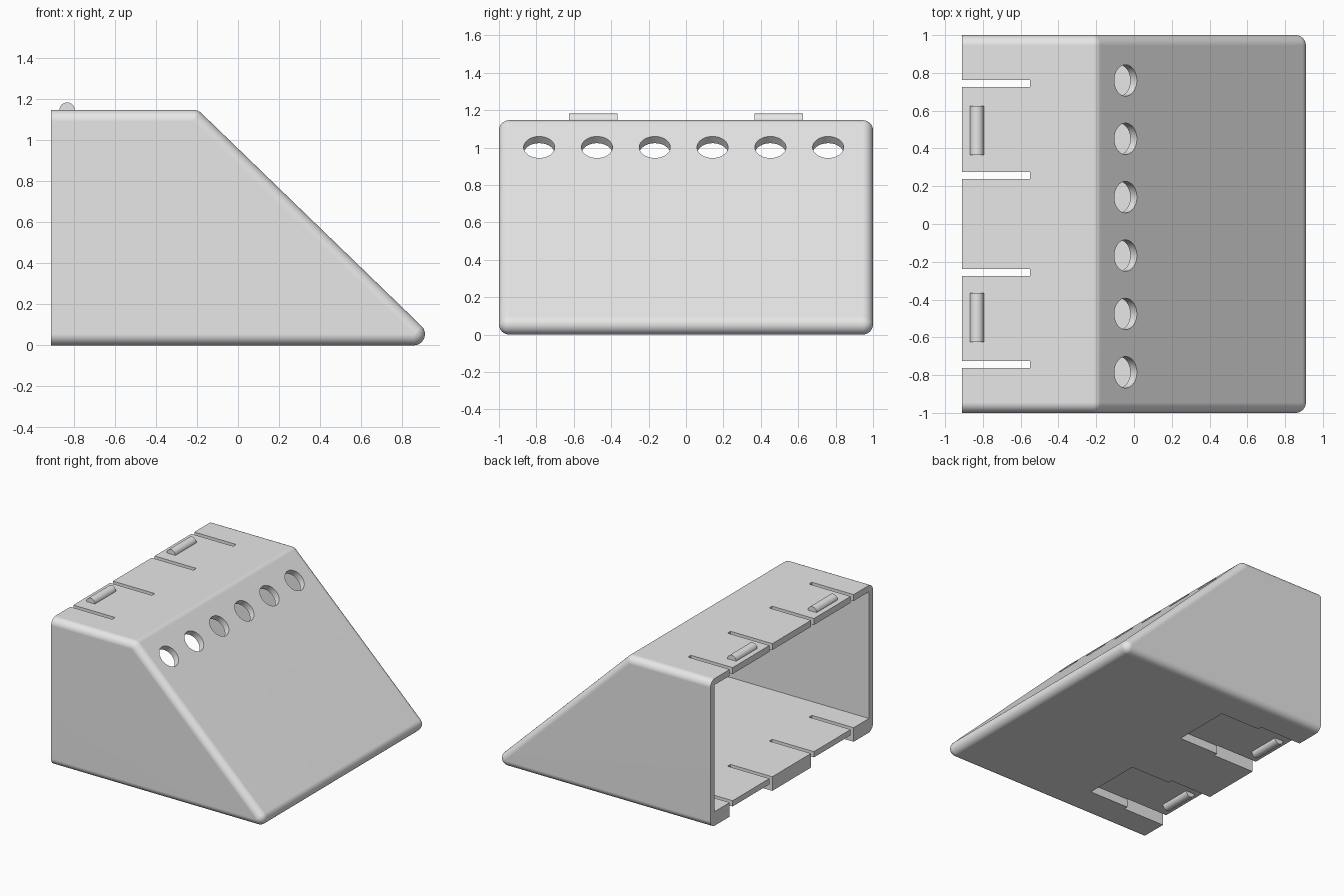
import bpy
import bmesh
from math import radians
from mathutils import Matrix, Vector

cube = bpy.data.objects.get("Cube")
if cube:
    bpy.data.objects.remove(cube, do_unlink=True)

# Overall sizes
RADIUS = 0.055
OPEN_X = -0.91
TOP_Z = 1.146
FLOOR_Z = 0.11
POCKET_Z = 0.065
SLOPE = 0.967
TAB_Y = 0.495

grey = bpy.data.materials.new("light_grey")
grey.use_nodes = True
grey.diffuse_color = (0.8, 0.8, 0.8, 1)
grey.node_tree.nodes["Principled BSDF"].inputs["Base Color"].default_value = grey.diffuse_color


def make_object(name, bm):
    bmesh.ops.recalc_face_normals(bm, faces=bm.faces)
    mesh = bpy.data.meshes.new(name)
    bm.to_mesh(mesh)
    bm.free()
    mesh.materials.append(grey)
    obj = bpy.data.objects.new(name, mesh)
    bpy.context.collection.objects.link(obj)
    return obj


def box(name, low, high):
    low, high = Vector(low), Vector(high)
    bm = bmesh.new()
    place = Matrix.Translation((low + high) / 2) @ Matrix.Diagonal((*(high - low), 1))
    bmesh.ops.create_cube(bm, size=1, matrix=place)
    return make_object(name, bm)


def rod(name, centre, axis, radius, length):
    bm = bmesh.new()
    turn = Vector(axis).to_track_quat("Z", "Y").to_matrix().to_4x4()
    bmesh.ops.create_cone(bm, cap_ends=True, segments=48, radius1=radius, radius2=radius,
                          depth=length, matrix=Matrix.Translation(centre) @ turn)
    return make_object(name, bm)


def prism(name, profile, half_width):
    bm = bmesh.new()
    face = bm.faces.new([bm.verts.new((x, -half_width, z)) for x, z in profile])
    grown = bmesh.ops.extrude_face_region(bm, geom=[face])["geom"]
    verts = [v for v in grown if isinstance(v, bmesh.types.BMVert)]
    bmesh.ops.translate(bm, verts=verts, vec=(0, 2 * half_width, 0))
    return make_object(name, bm)


def activate(obj):
    bpy.ops.object.select_all(action="DESELECT")
    obj.select_set(True)
    bpy.context.view_layer.objects.active = obj


def cut(target, cutter):
    mod = target.modifiers.new("cut", "BOOLEAN")
    mod.operation = "DIFFERENCE"
    mod.solver = "EXACT"
    mod.object = cutter
    activate(target)
    bpy.ops.object.modifier_apply(modifier=mod.name)
    bpy.data.objects.remove(cutter, do_unlink=True)


# Rounded wedge body: hull of corner balls, trimmed flat at the open end
front_x = 0.91 - RADIUS
ridge_x = front_x - (TOP_Z - 2 * RADIUS) / SLOPE
low_z, high_z = RADIUS, TOP_Z - RADIUS
corners = [(-1.2, low_z), (front_x, low_z), (ridge_x, high_z), (-1.2, high_z)]
bm = bmesh.new()
for x, z in corners:
    for side in (-1, 1):
        place = Matrix.Translation((x, side * (1 - RADIUS), z)) @ Matrix.Rotation(radians(90), 4, "X")
        bmesh.ops.create_uvsphere(bm, u_segments=32, v_segments=16, radius=RADIUS, matrix=place)
hull = bmesh.ops.convex_hull(bm, input=bm.verts)
spare = {g for g in hull["geom_interior"] + hull["geom_unused"] if isinstance(g, bmesh.types.BMVert)}
bmesh.ops.delete(bm, geom=list(spare), context="VERTS")
bmesh.ops.bisect_plane(bm, geom=bm.verts[:] + bm.edges[:] + bm.faces[:],
                       plane_co=(OPEN_X, 0, 0), plane_no=(1, 0, 0), clear_inner=True)
bmesh.ops.holes_fill(bm, edges=[e for e in bm.edges if e.is_boundary])
bmesh.ops.dissolve_limit(bm, angle_limit=radians(0.5), verts=bm.verts, edges=bm.edges)
shell = make_object("wedge_shell", bm)

# Hollow interior, open at the flat end
roof_z = TOP_Z - 0.05


def inner_x(z):
    return front_x + 0.007 - (z - RADIUS) / SLOPE


cut(shell, prism("cavity", [(-1.2, FLOOR_Z), (inner_x(FLOOR_Z), FLOOR_Z),
                            (inner_x(roof_z), roof_z), (-1.2, roof_z)], 0.95))

# Shallow pockets under the lower tabs, and slots freeing the tabs
for side in (-1, 1):
    y = side * 0.5
    cut(shell, box("pocket", (-1.2, y - 0.23, -0.2), (-0.21, y + 0.23, POCKET_Z)))
    for edge in (-0.244, 0.244):
        s = y + edge
        cut(shell, box("slot", (-1.2, s - 0.018, -0.3), (-0.55, s + 0.018, 1.4)))

# Row of round holes through the sloping face
normal = Vector((SLOPE, 0, 1)).normalized()
for i in range(6):
    y = -0.785 + i * 0.309
    cut(shell, rod("vent_hole", (-0.043, y, 1.003), normal, 0.083, 0.3))

# Smooth rounded edges with flat panels
activate(shell)
bpy.ops.object.shade_smooth_by_angle(angle=radians(30))
weighted = shell.modifiers.new("flat_panels", "WEIGHTED_NORMAL")
weighted.keep_sharp = True

# Rounded latch ridges on the upper and lower tabs
for side, hand in ((1, "back"), (-1, "front")):
    for level, z in (("upper", TOP_Z), ("lower", POCKET_Z)):
        ridge = rod(f"{level}_{hand}_latch", (-0.832, side * TAB_Y, z), (0, 1, 0), 0.037, 0.26)
        activate(ridge)
        bpy.ops.object.shade_smooth_by_angle(angle=radians(30))
